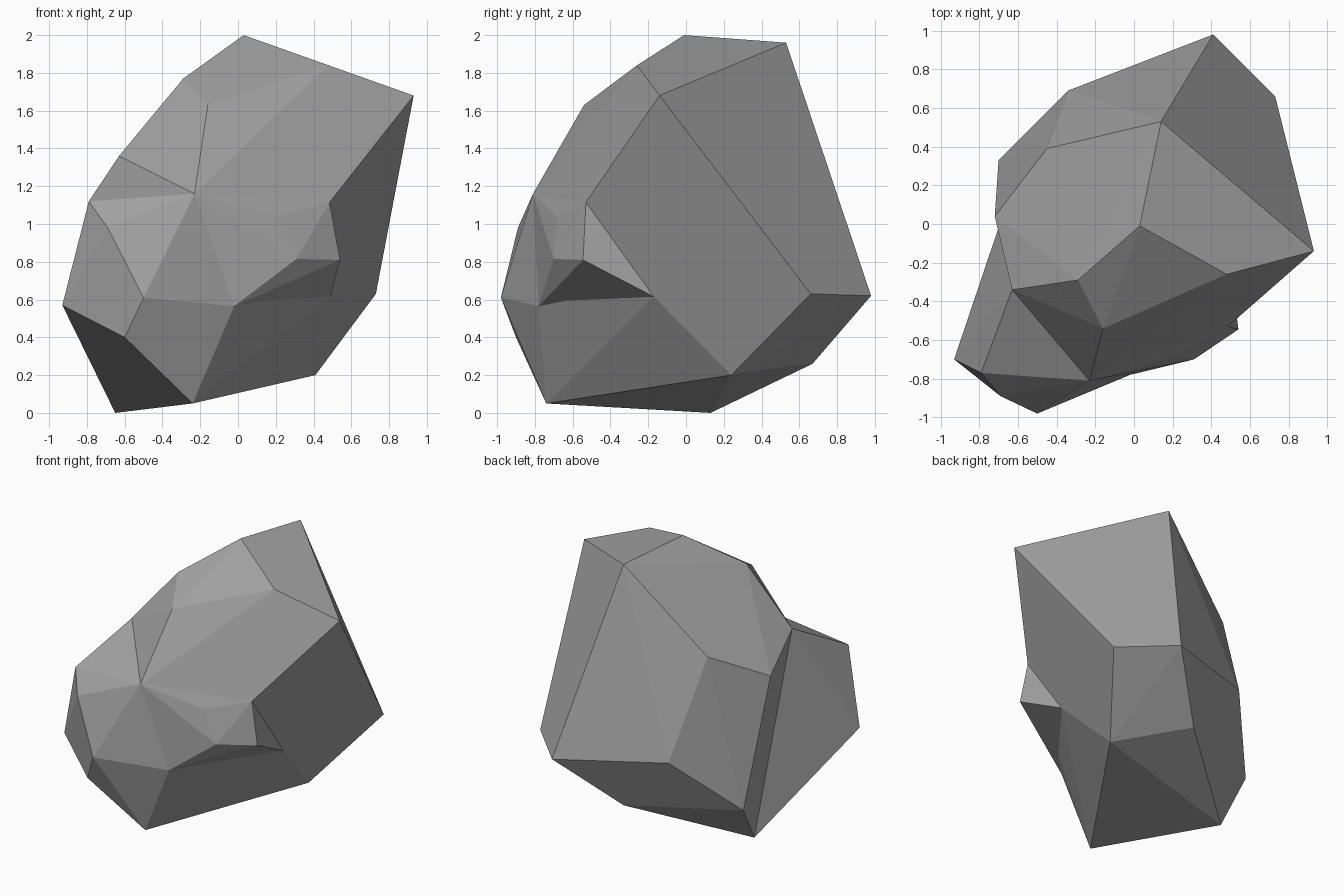
import bpy
import bmesh

default_cube = bpy.data.objects.get("Cube")
if default_cube:
    bpy.data.objects.remove(default_cube, do_unlink=True)

# One plain stone colour
stone = bpy.data.materials.new("grey_stone")
stone.use_nodes = True
stone.diffuse_color = (0.36, 0.36, 0.36, 1)
stone.node_tree.nodes["Principled BSDF"].inputs["Base Color"].default_value = stone.diffuse_color


def chiselled_rock(name, corners):
    """Wrap corner points in a convex stone and merge the nearly flat facets."""
    bm = bmesh.new()
    for corner in corners:
        bm.verts.new(corner)
    bmesh.ops.convex_hull(bm, input=list(bm.verts))
    loose = [v for v in bm.verts if not v.link_faces]
    bmesh.ops.delete(bm, geom=loose, context="VERTS")
    bmesh.ops.recalc_face_normals(bm, faces=list(bm.faces))
    bm.normal_update()
    # The large flank facing +x is a single facet
    flank = [e for e in bm.edges
             if all(f.normal.x > 0.75 for f in e.link_faces)]
    if name == "main_boulder" and flank:
        bmesh.ops.dissolve_edges(bm, edges=flank, use_verts=False)
    bmesh.ops.dissolve_limit(bm, angle_limit=0.06,
                             verts=list(bm.verts), edges=list(bm.edges))
    mesh = bpy.data.meshes.new(name)
    bm.to_mesh(mesh)
    bm.free()
    mesh.materials.append(stone)
    rock = bpy.data.objects.new(name, mesh)
    bpy.context.collection.objects.link(rock)
    return rock


# Corners where the stones grow into each other
cheek = (-.63, -.34, 1.36)
brow = (-.23, -.81, 1.16)
shoulder = (.485, -.53, 1.115)
notch = (.49, -.17, .615)
lip = (-.02, -.78, .565)
toe = (-.24, -.74, .05)
heel = (-.65, .13, 0)

# Main boulder: crown, upper front, back and underside
crown = [(.03, -.01, 2), (.93, -.14, 1.68), (.14, .53, 1.96), (.48, -.26, 1.84)]
upper_front = [(-.29, -.29, 1.77), (-.16, -.54, 1.63), (.35, -.43, 1.55)]
back = [(.41, .98, .62), (.73, .66, .63), (-.34, .69, .68),
        (-.45, .39, 1.38), (-.72, .04, 1.18)]
underside = [(.41, .24, .2), (.04, .67, .26), (-.7, .33, .29)]
chiselled_rock("main_boulder", crown + upper_front + back + underside +
               [cheek, brow, shoulder, notch, lip, toe, heel])

# Front boulder: the bulge on the lower front
bulge = [(-.69, -.89, .98), (-.79, -.77, 1.12), (-.93, -.7, .57),
         (-.5, -.98, .61), (-.6, -.9, .4)]
chiselled_rock("front_boulder", bulge + [cheek, brow, lip, toe, heel])

# Side knob: the small overhang above the notch
knob = [(.2, -.685, 1.04), (.31, -.7, .815), (.54, -.545, .81)]
chiselled_rock("side_knob", knob + [brow, shoulder, notch, lip])
